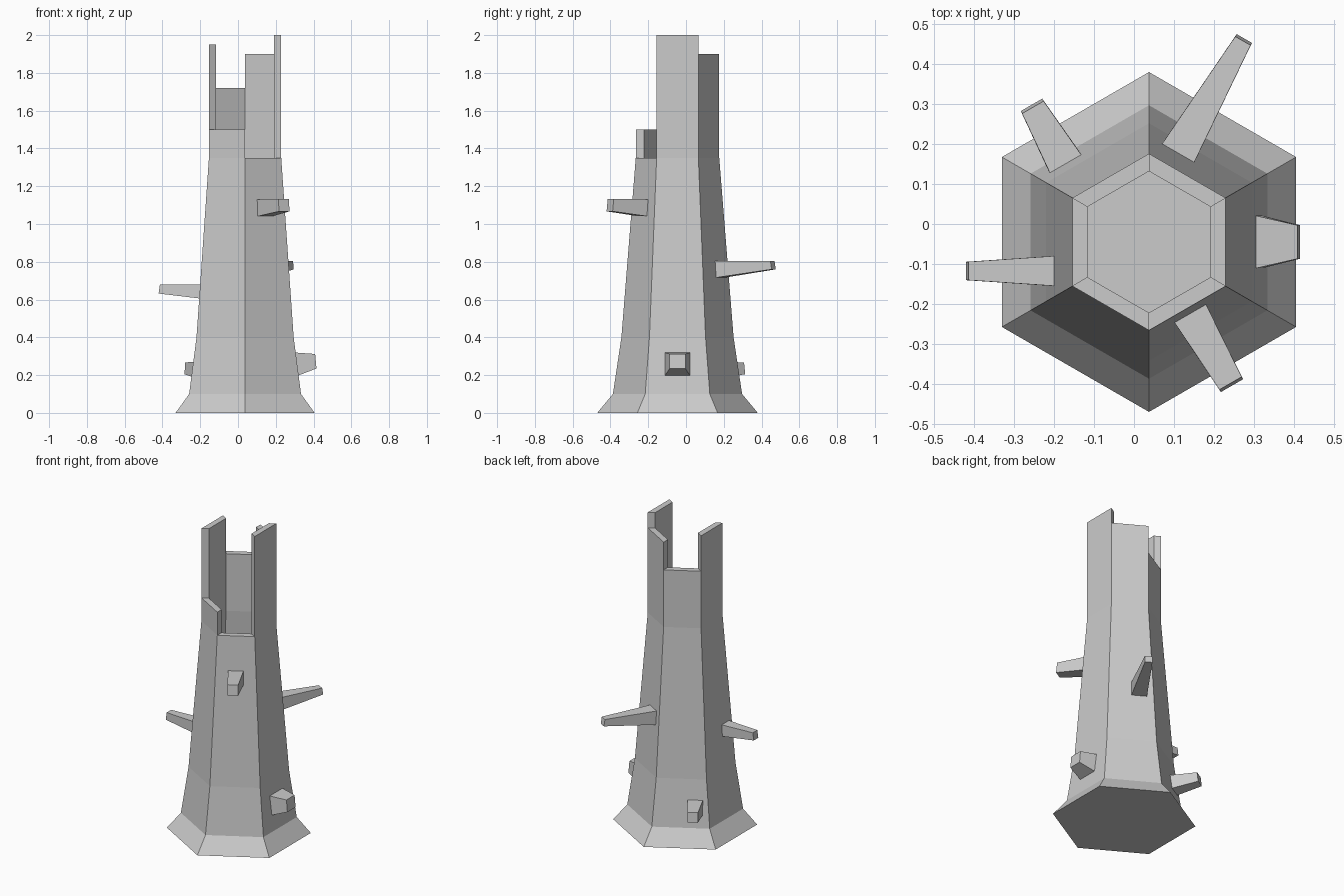
import bpy, bmesh
from math import radians, sin, cos
from mathutils import Vector, Matrix

if "Cube" in bpy.data.objects:
    bpy.data.objects.remove(bpy.data.objects["Cube"])

CX, CY = 0.0375, -0.045           # trunk axis
APO = cos(radians(30))
PROFILE = [(0.425, 0), (0.342, 0.1), (0.297, 0.4), (0.221, 1.35)]   # radius, height
INNER = [(0.177, 1.35), (0.253, 0.4), (0.298, 0.1), (0.32, 0.04)]
RIM_TOPS = [2.0, 1.9, 1.72, 1.95, 1.5, 1.35]   # per side, from +x counterclockwise


def new_object(name, bm):
    bmesh.ops.recalc_face_normals(bm, faces=bm.faces)
    me = bpy.data.meshes.new(name)
    bm.to_mesh(me)
    bm.free()
    ob = bpy.data.objects.new(name, me)
    bpy.context.collection.objects.link(ob)
    return ob


def wall(z):
    """Distance from the axis to a flat side at height z."""
    for (r0, z0), (r1, z1) in zip(PROFILE, PROFILE[1:]):
        if z <= z1:
            return APO * (r0 + (r1 - r0) * (z - z0) / (z1 - z0))
    return APO * PROFILE[-1][0]


# Hollow hexagonal trunk with a broken rim
bm = bmesh.new()
rings = []
for r, z in PROFILE + INNER:
    angles = [radians(60 * i - 30) for i in range(6)]
    rings.append([bm.verts.new((CX + r * cos(a), CY + r * sin(a), z)) for a in angles])
rim = []
for k, (a, b) in enumerate(zip(rings, rings[1:])):
    for i in range(6):
        j = (i + 1) % 6
        f = bm.faces.new((a[i], a[j], b[j], b[i]))
        if k == len(PROFILE) - 1:
            rim.append(f)
bm.faces.new(rings[0][::-1])
bm.faces.new(rings[-1])
# Raise each rim side to its own height
for f, top in zip(rim, RIM_TOPS):
    if top > 1.35:
        new = bmesh.ops.extrude_discrete_faces(bm, faces=[f])["faces"][0]
        bmesh.ops.translate(bm, verts=new.verts, vec=(0, 0, top - 1.35))
new_object("hollow_trunk", bm)


# Tapered branch stubs
def branch(name, angle, side, base_w, base_z, tip_r, tip_w, tip_z):
    bm = bmesh.new()
    lo, hi = base_z
    tlo, thi = tip_z
    base = [(wall(z) - 0.01, side + s * base_w, z)
            for s, z in ((-1, lo), (1, lo), (1, hi), (-1, hi))]
    tip = [(tip_r - (0.007 if z == thi else 0), side + s * tip_w, z)
           for s, z in ((-1, tlo), (1, tlo), (1, thi), (-1, thi))]
    a = [bm.verts.new(p) for p in base]
    b = [bm.verts.new(p) for p in tip]
    bm.faces.new(a[::-1])
    bm.faces.new(b)
    for i in range(4):
        j = (i + 1) % 4
        bm.faces.new((a[i], a[j], b[j], b[i]))
    bm.transform(Matrix.Translation(Vector((CX, CY, 0))) @ Matrix.Rotation(radians(angle), 4, 'Z'))
    new_object(name, bm)


branch("branch_right", 0, 0.0, 0.068, (0.195, 0.32), 0.378, 0.042, (0.235, 0.312))
branch("branch_back_right", 60, 0.048, 0.047, (0.715, 0.805), 0.560, 0.022, (0.76, 0.803))
branch("branch_back_left", 120, 0.083, 0.046, (0.18, 0.272), 0.444, 0.031, (0.205, 0.267))
branch("branch_left", 180, 0.0725, 0.038, (0.605, 0.68), 0.458, 0.023, (0.632, 0.68))
branch("branch_front", 300, 0.0, 0.046, (1.04, 1.13), 0.415, 0.032, (1.067, 1.133))
